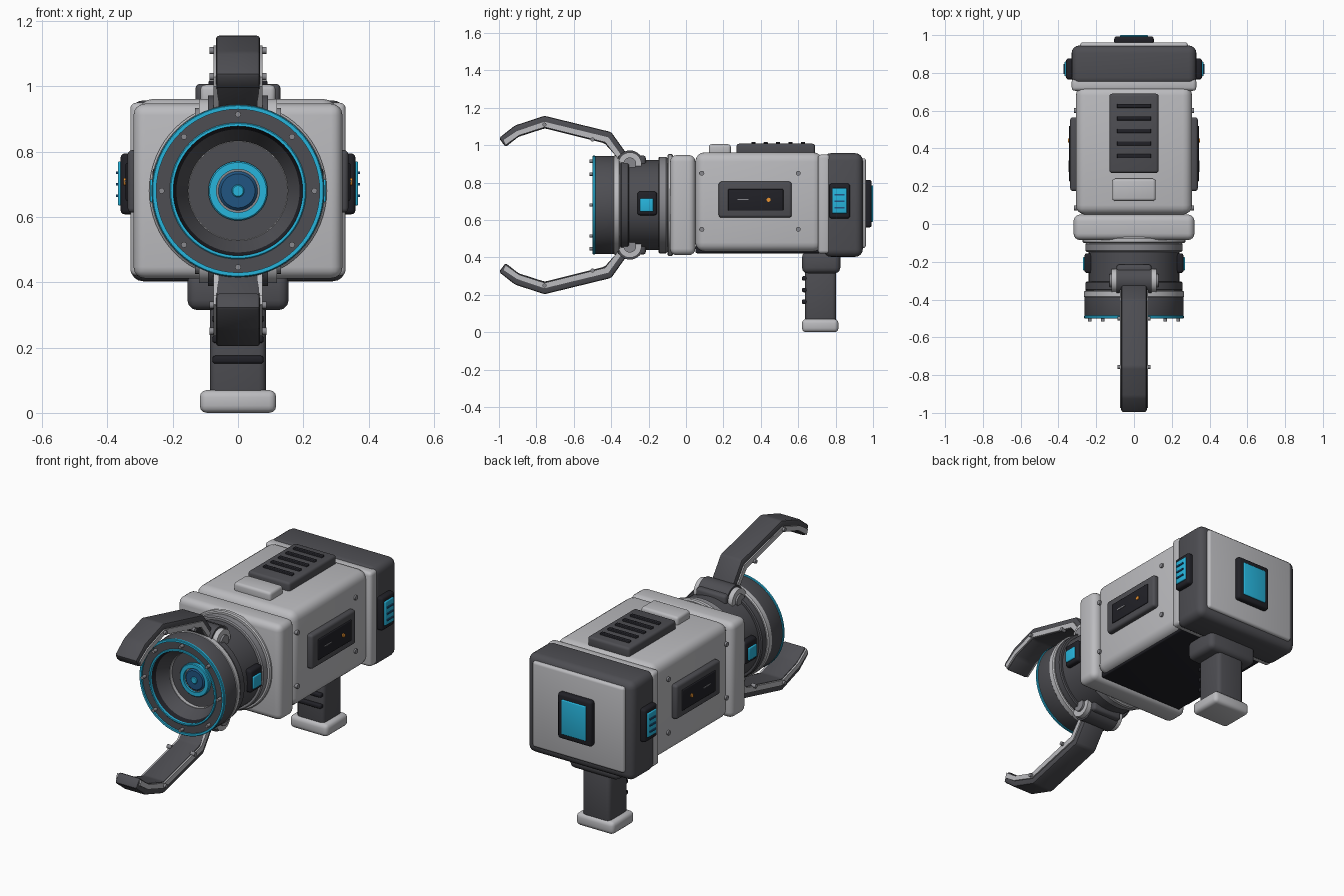
import bpy, bmesh, math
from mathutils import Vector, Matrix

if "Cube" in bpy.data.objects:
    bpy.data.objects.remove(bpy.data.objects["Cube"])

AX = 0.68  # height of the barrel axis


def mat(name, rgb):
    m = bpy.data.materials.new(name)
    m.diffuse_color = (*rgb, 1)
    m.use_nodes = True
    m.node_tree.nodes["Principled BSDF"].inputs["Base Color"].default_value = m.diffuse_color
    return m


LIGHT = mat("light_grey", (0.5, 0.5, 0.52))
DARK = mat("dark_grey", (0.075, 0.075, 0.085))
BLACK = mat("near_black", (0.015, 0.015, 0.02))
CYAN = mat("cyan", (0.02, 0.46, 0.72))
BLUE = mat("deep_blue", (0.015, 0.09, 0.22))
STEEL = mat("steel", (0.25, 0.25, 0.27))
ORANGE = mat("orange", (0.85, 0.3, 0.03))


def finish(name, bm, material):
    bmesh.ops.recalc_face_normals(bm, faces=bm.faces)
    me = bpy.data.meshes.new(name)
    bm.to_mesh(me)
    bm.free()
    ob = bpy.data.objects.new(name, me)
    bpy.context.collection.objects.link(ob)
    me.materials.append(material)
    bpy.ops.object.select_all(action='DESELECT')
    ob.select_set(True)
    bpy.context.view_layer.objects.active = ob
    bpy.ops.object.shade_smooth_by_angle(angle=math.radians(35))
    return ob


def box(name, x, y, z, material, bevel=0.0, seg=3):
    """Rounded box from (min, max) ranges."""
    bm = bmesh.new()
    bmesh.ops.create_cube(bm, size=1)
    for v in bm.verts:
        v.co = Vector([(r[0] + r[1]) / 2 + c * (r[1] - r[0]) for r, c in zip((x, y, z), v.co)])
    if bevel:
        bmesh.ops.bevel(bm, geom=bm.edges[:], offset=bevel, segments=seg, profile=0.5, affect='EDGES')
    return finish(name, bm, material)


def side_boxes(name, x, y, z, material, bevel=0.0):
    for s, tag in ((1, "right"), (-1, "left")):
        box(f"{name}_{tag}", sorted((s * x[0], s * x[1])), y, z, material, bevel)


def lathe(name, profile, material, seg=64):
    """Turn a closed (radius, y) profile round the barrel axis."""
    bm = bmesh.new()
    vs = [bm.verts.new((r, y, AX)) for r, y in profile]
    es = [bm.edges.new((vs[i], vs[(i + 1) % len(vs)])) for i in range(len(vs))]
    bmesh.ops.spin(bm, geom=vs + es, cent=(0, 0, AX), axis=(0, 1, 0), angle=math.tau, steps=seg)
    bmesh.ops.remove_doubles(bm, verts=bm.verts, dist=1e-5)
    return finish(name, bm, material)


def ring(name, r0, r1, y0, y1, material, c=0.006):
    if r0 == 0:
        pts = [(0, y0), (r1 - c, y0), (r1, y0 + c), (r1, y1 - c), (r1 - c, y1), (0, y1)]
    else:
        pts = [(r0, y0), (r1 - c, y0), (r1, y0 + c), (r1, y1 - c), (r1 - c, y1), (r0, y1)]
    return lathe(name, pts, material)


def cyl(name, p, q, r, material, seg=16):
    p, q = Vector(p), Vector(q)
    bm = bmesh.new()
    rot = (q - p).to_track_quat('Z', 'Y').to_matrix().to_4x4()
    bmesh.ops.create_cone(bm, cap_ends=True, segments=seg, radius1=r, radius2=r, depth=(q - p).length,
                          matrix=Matrix.Translation((p + q) / 2) @ rot)
    return finish(name, bm, material)


def slab(name, pts, x0, x1, material, bevel=0.0):
    """Extrude a (y, z) outline along x."""
    bm = bmesh.new()
    f = bm.faces.new([bm.verts.new((x0, y, z)) for y, z in pts])
    new = bmesh.ops.extrude_face_region(bm, geom=[f])['geom']
    bmesh.ops.translate(bm, vec=(x1 - x0, 0, 0), verts=[v for v in new if isinstance(v, bmesh.types.BMVert)])
    if bevel:
        bmesh.ops.recalc_face_normals(bm, faces=bm.faces)
        bmesh.ops.bevel(bm, geom=bm.edges[:], offset=bevel, segments=2, profile=0.5, affect='EDGES')
    return finish(name, bm, material)


# Housing
box("main_body", (-.308, .308), (.05, .73), (.43, .962), LIGHT, .05, 4)
box("under_plate", (-.27, .27), (.05, .72), (.422, .46), BLACK, .008)
box("front_collar", (-.32, .32), (-.085, .05), (.412, .947), LIGHT, .035, 4)
box("rear_collar", (-.33, .33), (.705, .77), (.42, .95), LIGHT, .018)
box("rear_cap", (-.33, .33), (.735, .945), (.403, .957), DARK, .04, 4)
box("back_plate", (-.285, .285), (.92, .962), (.45, .93), LIGHT, .014)
box("back_screen_frame", (-.105, .105), (.95, .993), (.56, .815), BLACK, .014)
box("back_screen", (-.075, .075), (.97, 1.0), (.59, .785), CYAN, .005)

# Side controls
side_boxes("rear_light_frame", (.31, .36), (.765, .877), (.608, .795), BLACK, .014)
side_boxes("rear_light", (.33, .368), (.782, .86), (.635, .77), CYAN, .005)
for i in range(3):
    z = .665 + i * .035
    side_boxes(f"rear_light_ridge_{i}", (.36, .374), (.795, .848), (z - .004, z + .004), BLUE)
side_boxes("side_panel", (.29, .338), (.175, .565), (.613, .805), DARK, .014)
side_boxes("side_panel_screen", (.31, .344), (.225, .52), (.65, .765), BLACK, .004)
side_boxes("side_panel_mark", (.33, .348), (.275, .335), (.706, .713), STEEL)
for s in (1, -1):
    cyl("indicator", (s * .33, .442, .708), (s * .35, .442, .708), .011, ORANGE)
    for y in (.085, .60):
        for z in (.55, .85):
            cyl("body_screw", (s * .295, y, z), (s * .317, y, z), .013, STEEL)

# Top vent and button
box("top_vent", (-.13, .13), (.27, .69), (.94, 1.008), DARK, .014)
for i in range(5):
    y = .36 + i * .0663
    box(f"vent_slot_{i}", (-.09, .09), (y - .011, y + .011), (.99, 1.018), BLACK, .004)
box("top_button", (-.115, .115), (.122, .24), (.94, 1.005), LIGHT, .015)

# Handle
box("grip_mount", (-.155, .155), (.62, .825), (.315, .43), DARK, .03)
box("grip", (-.086, .086), (.637, .803), (.05, .35), DARK, .022)
box("grip_base", (-.117, .117), (.62, .815), (0, .07), LIGHT, .022)
for i in range(3):
    z = .163 + i * .0625
    box(f"grip_ridge_{i}", (-.078, .078), (.62, .66), (z - .012, z + .012), BLACK, .008)

# Barrel
ring("barrel_seat", 0, .272, -.10, -.07, LIGHT)
ring("barrel_rear_ring", 0, .258, -.147, -.10, STEEL)
ring("barrel_core", 0, .24, -.32, -.12, DARK)
ring("barrel_step", .15, .258, -.352, -.305, DARK)
ring("barrel_band", .15, .265, -.39, -.352, LIGHT)
lathe("barrel_muzzle", [(.205, -.49), (.258, -.49), (.262, -.48), (.262, -.385), (.15, -.385)], DARK)
ring("muzzle_outer_trim", .25, .264, -.50, -.484, CYAN, .003)
ring("muzzle_inner_trim", .198, .209, -.497, -.475, CYAN, .003)
lathe("muzzle_recess", [(.2, -.488), (.206, -.488), (.206, -.35), (.14, -.35), (.156, -.375)], BLACK)
ring("lens_floor", 0, .165, -.37, -.31, DARK)
ring("lens_trim", .066, .091, -.39, -.36, CYAN, .004)
ring("lens_bed", 0, .07, -.378, -.36, STEEL, .003)
ring("lens_glass", 0, .06, -.387, -.37, BLUE, .008)
ring("lens_core", 0, .019, -.393, -.38, CYAN, .003)
for i in range(8):
    a = i * math.tau / 8
    x, z = .234 * math.cos(a), AX + .234 * math.sin(a)
    cyl("muzzle_bolt", (x, -.485, z), (x, -.517, z), .009, STEEL, 12)
side_boxes("barrel_light_frame", (.2, .262), (-.26, -.155), (.625, .752), BLACK, .014)
side_boxes("barrel_light", (.23, .27), (-.246, -.175), (.645, .715), CYAN, .005)

# Claws, mirrored above and below the barrel axis
CLAW = [(-1.0, 1.038), (-.915, 1.105), (-.757, 1.157), (-.40, 1.07), (-.318, .955), (-.36, .925),
        (-.435, 1.01), (-.755, 1.09), (-.895, 1.045), (-.965, .99)]
STRIP = [(-.975, 1.028), (-.905, 1.075), (-.757, 1.125), (-.415, 1.042), (-.345, .945),
         (-.365, .93), (-.432, 1.015), (-.756, 1.096), (-.893, 1.052), (-.965, 1.0)]
for s, tag in ((1, "upper"), (-1, "lower")):
    def up(z):
        return AX + s * (z - AX)
    def flip(pts):
        return [(y, up(z)) for y, z in pts]
    slab(f"{tag}_claw", flip(CLAW), -.068, .068, DARK, .011)
    cyl(f"{tag}_hinge_barrel", (-.092, -.30, up(.90)), (.092, -.30, up(.90)), .072, DARK, 32)
    box(f"{tag}_hinge_block", (-.093, .093), (-.365, -.215), sorted((up(.86), up(.945))), DARK, .015)
    for k, side in ((1, "right"), (-1, "left")):
        slab(f"{tag}_claw_strip_{side}", flip(STRIP), k * .06, k * .075, LIGHT)
        cyl(f"{tag}_hinge_lug_{side}", (k * .085, -.30, up(.90)), (k * .12, -.30, up(.90)), .062, LIGHT, 32)
        cyl(f"{tag}_hinge_pin_{side}", (k * .11, -.30, up(.90)), (k * .131, -.30, up(.90)), .034, STEEL, 24)
        for y, z in ((-.757, 1.11), (-.50, 1.03)):
            cyl(f"{tag}_claw_pin_{side}", (k * .06, y, up(z)), (k * .087, y, up(z)), .011, STEEL, 12)
